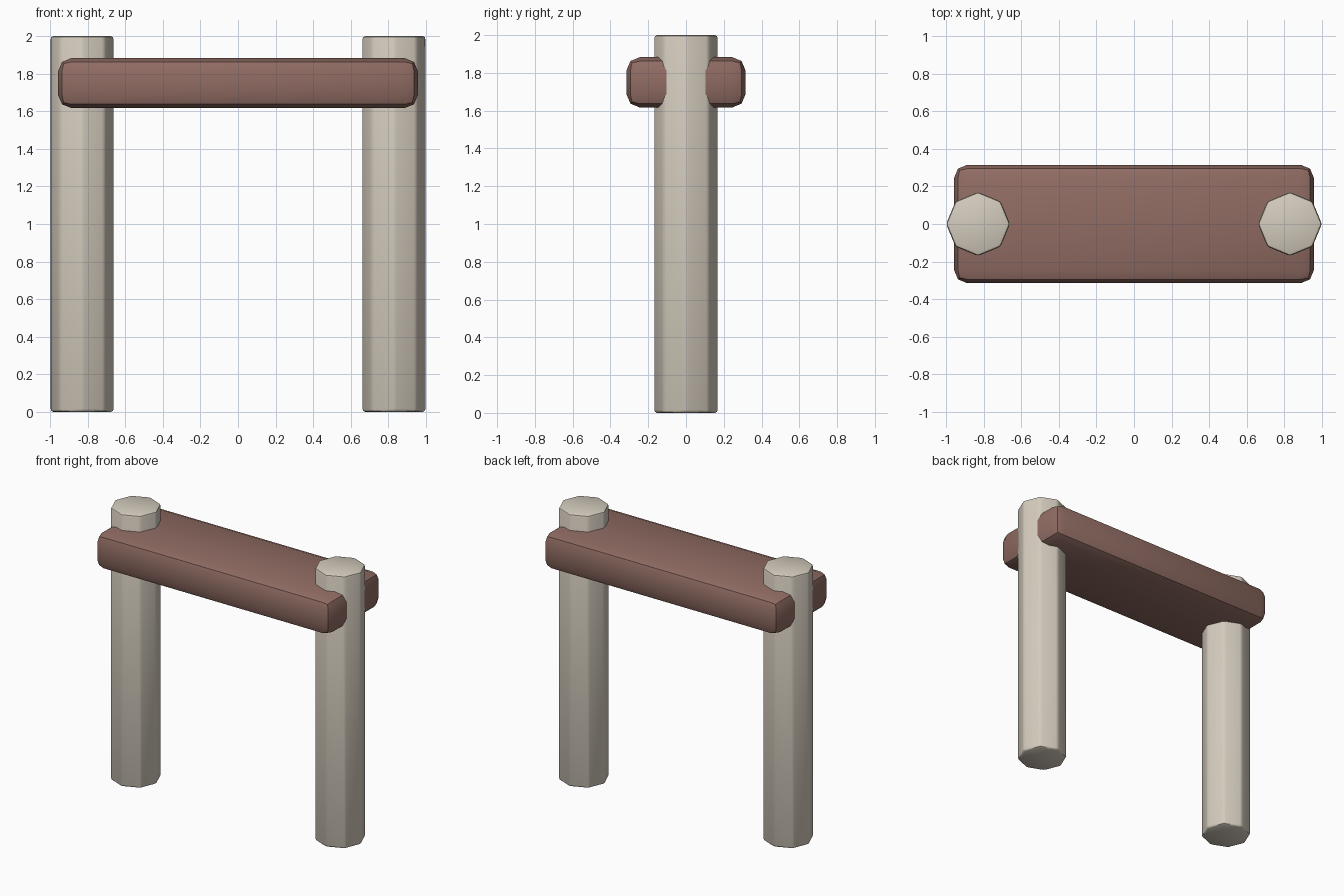
import bpy
import math

if "Cube" in bpy.data.objects:
    bpy.data.objects.remove(bpy.data.objects["Cube"])


def material(name, rgb):
    m = bpy.data.materials.new(name)
    m.diffuse_color = (*rgb, 1)
    m.use_nodes = True
    m.node_tree.nodes["Principled BSDF"].inputs["Base Color"].default_value = m.diffuse_color
    return m


stone = material("pale beige", (0.66, 0.60, 0.51))
wood = material("reddish brown", (0.28, 0.15, 0.125))


def finish(name, mat, bevel, segments):
    """Name and colour the new part, then round its edges."""
    ob = bpy.context.object
    ob.name = name
    ob.data.materials.append(mat)
    mod = ob.modifiers.new("rounded_edges", 'BEVEL')
    mod.width = bevel
    mod.segments = segments
    mod.limit_method = 'ANGLE'
    mod.angle_limit = math.radians(30)
    bpy.ops.object.modifier_apply(modifier=mod.name)
    bpy.ops.object.shade_smooth_by_angle(angle=math.radians(40))


# Two octagonal posts
for side, x in (("left", -0.83), ("right", 0.83)):
    bpy.ops.mesh.primitive_cylinder_add(vertices=8, radius=0.17, depth=2,
                                        location=(x, 0, 1))
    finish(side + "_post", stone, 0.015, 2)

# Wide rounded plank passing through both posts
bpy.ops.mesh.primitive_cube_add(size=1, location=(0, 0, 1.75))
bpy.context.object.scale = (1.915, 0.63, 0.266)
bpy.ops.object.transform_apply(location=False, rotation=False, scale=True)
finish("plank", wood, 0.07, 2)
